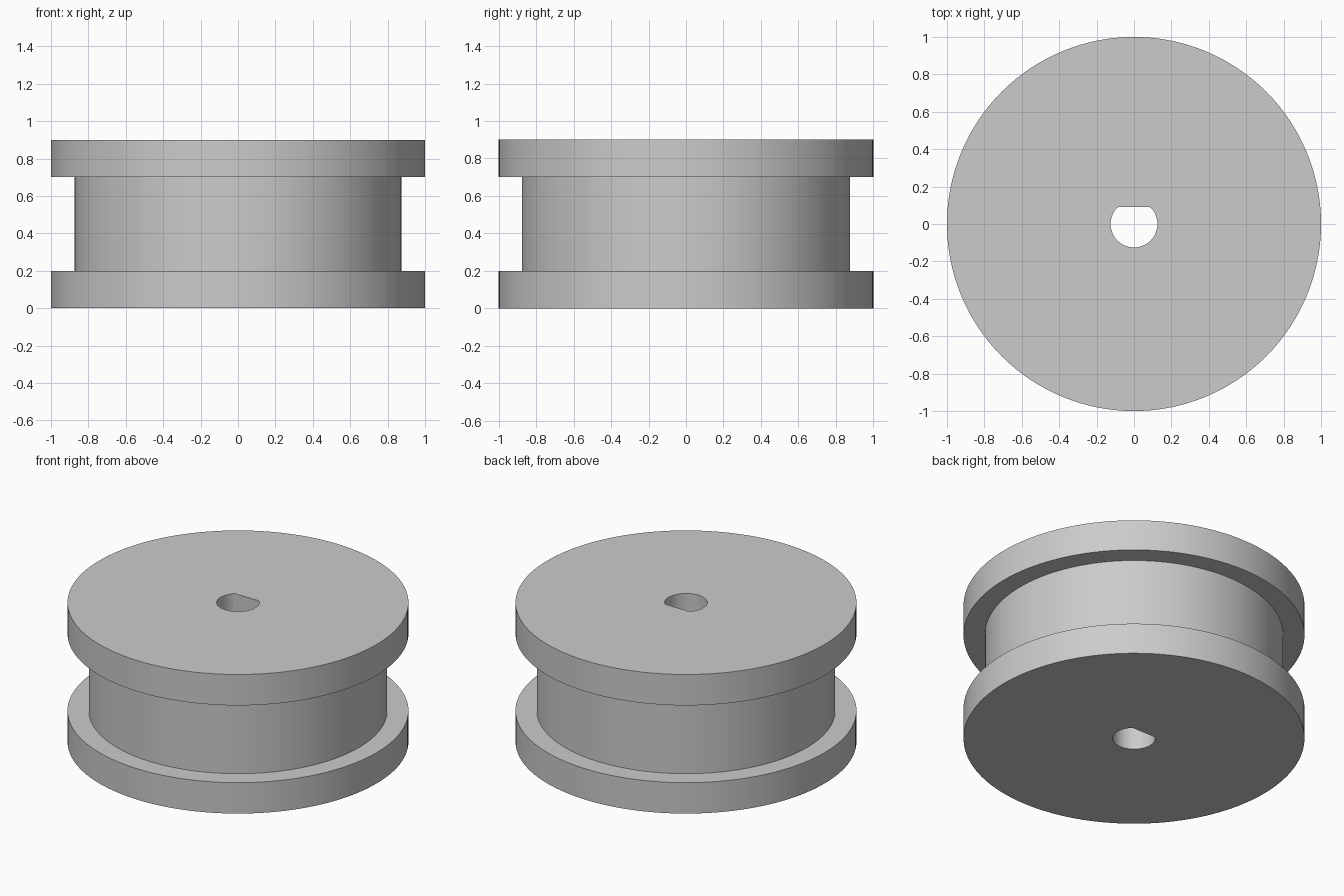
import bpy
import bmesh
from math import cos, sin, tau

cube = bpy.data.objects.get("Cube")
if cube:
    bpy.data.objects.remove(cube, do_unlink=True)

SEGMENTS = 128
FLANGE_R, HUB_R, BORE_R = 1.0, 0.875, 0.125
BORE_FLAT = 0.09
HEIGHT, FLANGE_H = 0.9, 0.2

grey = bpy.data.materials.new("plain grey")
grey.use_nodes = True
colour = (0.6, 0.6, 0.6, 1)
grey.diffuse_color = colour
grey.node_tree.nodes["Principled BSDF"].inputs["Base Color"].default_value = colour

bm = bmesh.new()


def ring(radius, z, flat=None):
    """Circle of vertices, optionally cut off by a flat on the back side."""
    limit = radius if flat is None else flat
    angles = [tau * i / SEGMENTS for i in range(SEGMENTS)]
    return [bm.verts.new((radius * cos(a), min(radius * sin(a), limit), z)) for a in angles]


# Closed cross-section: lower flange, hub, upper flange, then the D-shaped bore
upper = HEIGHT - FLANGE_H
profile = [(FLANGE_R, 0), (FLANGE_R, FLANGE_H), (HUB_R, FLANGE_H),
           (HUB_R, upper), (FLANGE_R, upper), (FLANGE_R, HEIGHT)]
rings = [ring(r, z) for r, z in profile]
rings += [ring(BORE_R, z, BORE_FLAT) for z in (HEIGHT, 0)]

# Skin every ring to the next, and the last back to the first
for a, b in zip(rings, rings[1:] + rings[:1]):
    for i in range(SEGMENTS):
        j = (i + 1) % SEGMENTS
        bm.faces.new((a[i], a[j], b[j], b[i]))
bmesh.ops.recalc_face_normals(bm, faces=bm.faces)

mesh = bpy.data.meshes.new("grooved_wheel")
bm.to_mesh(mesh)
bm.free()
mesh.materials.append(grey)
wheel = bpy.data.objects.new("grooved_wheel", mesh)
bpy.context.collection.objects.link(wheel)

# Smooth round walls with crisp rims
bpy.ops.object.select_all(action='DESELECT')
wheel.select_set(True)
bpy.context.view_layer.objects.active = wheel
bpy.ops.object.shade_smooth_by_angle(angle=0.5)
